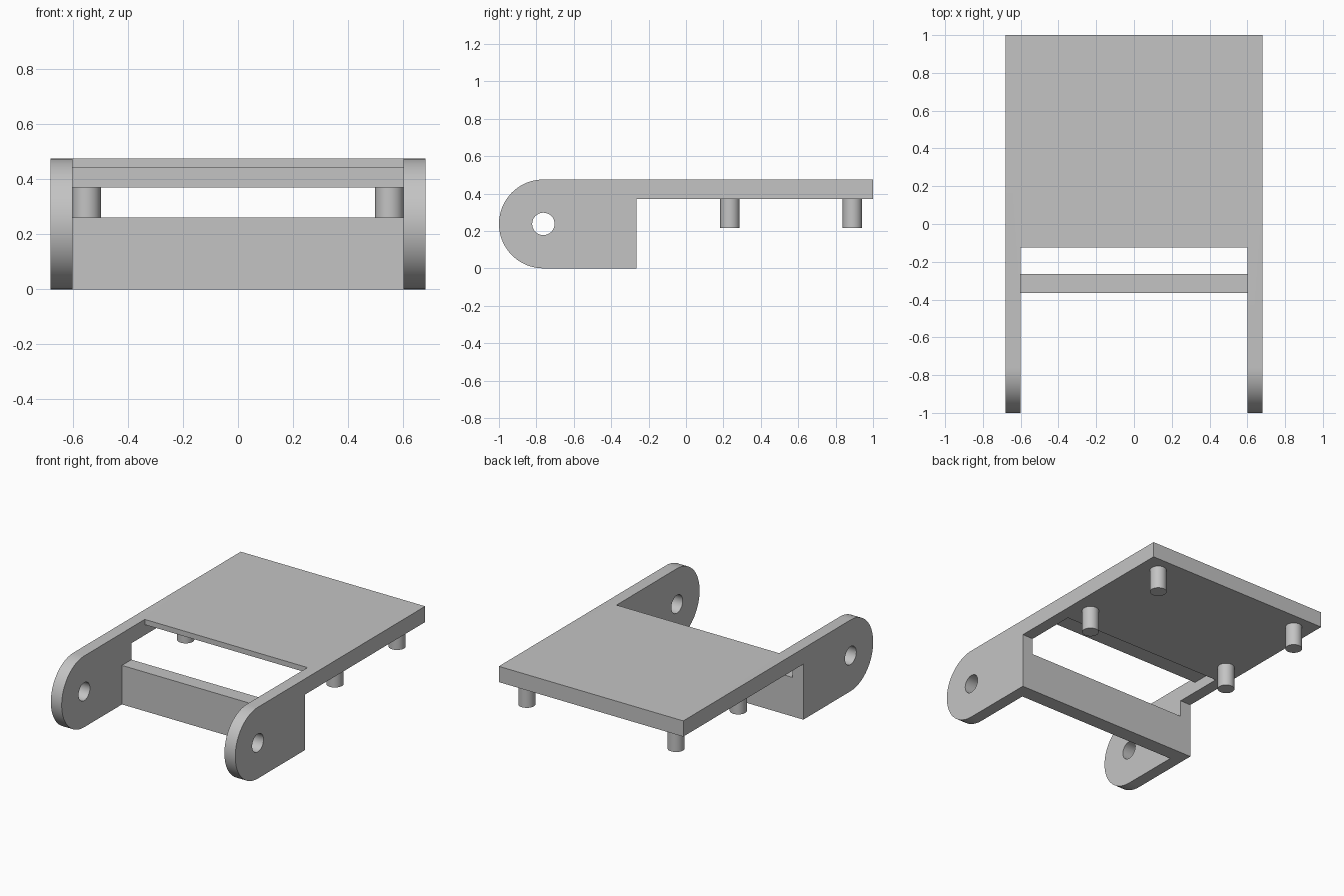
import bpy, bmesh, math

cube = bpy.data.objects.get("Cube")
if cube:
    bpy.data.objects.remove(cube, do_unlink=True)

grey = bpy.data.materials.new("plain grey")
grey.use_nodes = True
colour = (0.55, 0.55, 0.55, 1.0)
grey.diffuse_color = colour
grey.node_tree.nodes["Principled BSDF"].inputs["Base Color"].default_value = colour

TOP, UNDER = 0.475, 0.37        # plate height range
HALF, INNER = 0.68, 0.60        # half width outside and between the lugs
RADIUS = TOP / 2                # lug rounding
PIVOT = RADIUS - 1.0            # y of the lug centre
LUG_BACK = -0.265


def arc(cy, cz, r, start, end, steps):
    """Points of an arc in the y-z plane, angles in degrees."""
    angles = [math.radians(start + (end - start) * i / steps) for i in range(steps + 1)]
    return [(cy + r * math.cos(a), cz + r * math.sin(a)) for a in angles]


def side_prism(name, profile, half_width):
    """Extrude a y-z profile across x."""
    bm = bmesh.new()
    face = bm.faces.new([bm.verts.new((-half_width, y, z)) for y, z in profile])
    out = bmesh.ops.extrude_face_region(bm, geom=[face])
    moved = [v for v in out["geom"] if isinstance(v, bmesh.types.BMVert)]
    bmesh.ops.translate(bm, verts=moved, vec=(2 * half_width, 0, 0))
    bmesh.ops.recalc_face_normals(bm, faces=bm.faces)
    mesh = bpy.data.meshes.new(name)
    bm.to_mesh(mesh)
    bm.free()
    mesh.materials.append(grey)
    obj = bpy.data.objects.new(name, mesh)
    bpy.context.collection.objects.link(obj)
    return obj


def select_only(obj):
    bpy.ops.object.select_all(action='DESELECT')
    obj.select_set(True)
    bpy.context.view_layer.objects.active = obj


def cut(target, cutter):
    """Subtract the cutter, then discard it."""
    cutter.hide_render = True
    mod = target.modifiers.new("cut", 'BOOLEAN')
    mod.operation, mod.solver, mod.object = 'DIFFERENCE', 'EXACT', cutter
    select_only(target)
    bpy.ops.object.modifier_apply(modifier=mod.name)
    bpy.data.objects.remove(cutter, do_unlink=True)


def smooth(obj):
    select_only(obj)
    bpy.ops.object.shade_smooth_by_angle(angle=math.radians(30))


# Bracket: side outline with rounded lugs, full width
outline = arc(PIVOT, RADIUS, RADIUS, 90, 270, 40)
outline += [(LUG_BACK, 0), (LUG_BACK, UNDER), (1, UNDER), (1, TOP)]
bracket = side_prism("bracket", outline, HALF)

# Opening between the lugs, leaving the crossbar and a stepped plate edge
opening = [(-1.1, -0.1), (-0.365, -0.1), (-0.365, 0.26), (-0.2, 0.26),
           (-0.2, 0.3), (0.075, 0.3), (0.075, 0.44), (-0.125, 0.44),
           (-0.125, 0.6), (-1.1, 0.6)]
cut(bracket, side_prism("opening_cutter", opening, INNER))

# Pivot holes through both lugs
hole = arc(PIVOT, RADIUS, 0.06, 0, 360, 32)[:-1]
cut(bracket, side_prism("hole_cutter", hole, 1.0))
smooth(bracket)

# Pegs under the plate
PEG_BOTTOM = 0.215
for side, x in (("left", 0.55), ("right", -0.55)):
    for place, y in (("front", 0.235), ("back", 0.89)):
        bpy.ops.mesh.primitive_cylinder_add(
            vertices=32, radius=0.052, depth=UNDER - PEG_BOTTOM,
            location=(x, y, (UNDER + PEG_BOTTOM) / 2))
        peg = bpy.context.object
        peg.name = f"{place}_{side}_peg"
        peg.data.materials.append(grey)
        smooth(peg)
